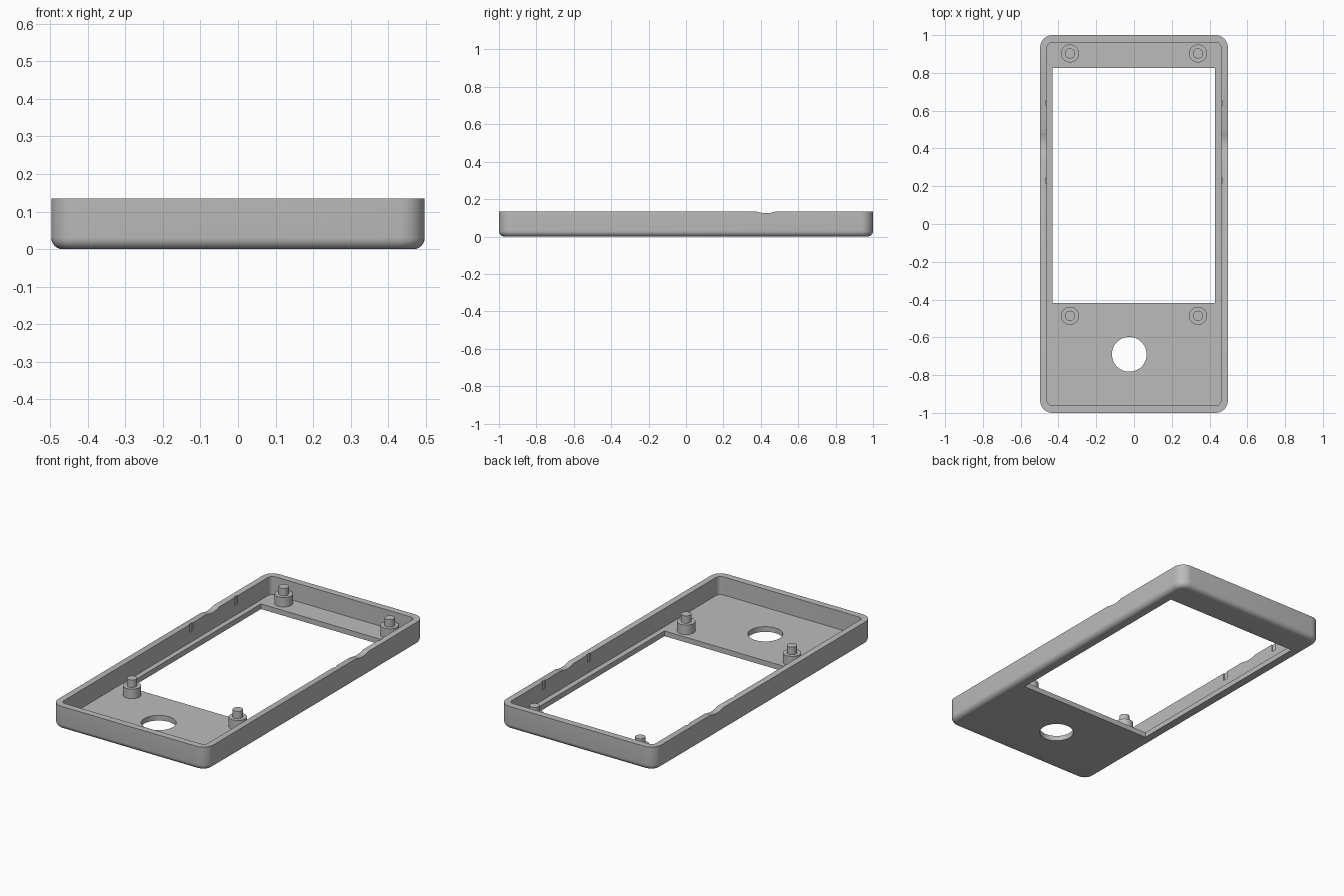
import bpy, bmesh, math
from mathutils import Matrix

if "Cube" in bpy.data.objects:
    bpy.data.objects.remove(bpy.data.objects["Cube"])

gray = bpy.data.materials.new("plain gray plastic")
gray.diffuse_color = (0.5, 0.5, 0.5, 1)
gray.use_nodes = True
gray.node_tree.nodes["Principled BSDF"].inputs["Base Color"].default_value = gray.diffuse_color

HX, HY, H, FLOOR = 0.497, 1.0, 0.135, 0.03
EDGE = 0.03


def finish(name, bm):
    bmesh.ops.recalc_face_normals(bm, faces=bm.faces)
    me = bpy.data.meshes.new(name)
    bm.to_mesh(me)
    bm.free()
    ob = bpy.data.objects.new(name, me)
    bpy.context.collection.objects.link(ob)
    me.materials.append(gray)
    return ob


def smooth(ob):
    bpy.ops.object.select_all(action='DESELECT')
    ob.select_set(True)
    bpy.context.view_layer.objects.active = ob
    bpy.ops.object.shade_smooth_by_angle(angle=math.radians(30))


def ring(bm, hx, hy, r, z, n=8):
    verts = []
    for k, (sx, sy) in enumerate([(1, 1), (-1, 1), (-1, -1), (1, -1)]):
        for i in range(n + 1):
            a = math.pi / 2 * (k + i / n)
            verts.append(bm.verts.new((sx * (hx - r) + r * math.cos(a),
                                       sy * (hy - r) + r * math.sin(a), z)))
    return verts


def box(bm, x0, x1, y0, y1, z0, z1):
    m = Matrix.Translation(((x0 + x1) / 2, (y0 + y1) / 2, (z0 + z1) / 2)) @ \
        Matrix.Diagonal((x1 - x0, y1 - y0, z1 - z0, 1))
    bmesh.ops.create_cube(bm, size=1, matrix=m)


def cyl(bm, x, y, z0, z1, r, n=32):
    bmesh.ops.create_cone(bm, cap_ends=True, segments=n, radius1=r, radius2=r,
                          depth=z1 - z0, matrix=Matrix.Translation((x, y, (z0 + z1) / 2)))


# Tray shell: rounded lower edge, outer wall, rim, inner wall, floor
bm = bmesh.new()
rings = []
for i in range(7):
    a = math.pi / 2 * i / 6
    inset = EDGE * (1 - math.sin(a))
    rings.append(ring(bm, HX - inset, HY - inset, 0.065 - inset, EDGE * (1 - math.cos(a))))
rings.append(ring(bm, HX, HY, 0.065, H))
rings.append(ring(bm, 0.461, 0.961, 0.028, H))
rings.append(ring(bm, 0.461, 0.961, 0.028, FLOOR))
for a, b in zip(rings, rings[1:]):
    for i in range(len(a)):
        j = (i + 1) % len(a)
        bm.faces.new((a[i], a[j], b[j], b[i]))
bm.faces.new(rings[0])
bm.faces.new(rings[-1])
shell = finish("case_shell", bm)

# Cutters: screen window, button hole, finger notches, snap recesses
cutters = []
bm = bmesh.new()
box(bm, -0.432, 0.43, -0.418, 0.827, -0.1, 0.1)
cutters.append(finish("window_cutter", bm))
bm = bmesh.new()
cyl(bm, -0.025, -0.69, -0.1, 0.1, 0.092, 48)
cutters.append(finish("button_cutter", bm))
bm = bmesh.new()
bmesh.ops.create_cone(bm, cap_ends=True, segments=96, radius1=0.156, radius2=0.156, depth=1.4,
                      matrix=Matrix.Translation((0, 0.428, 0.281)) @ Matrix.Rotation(math.pi / 2, 4, 'Y'))
cutters.append(finish("notch_cutter", bm))
bm = bmesh.new()
for s in (-1, 1):
    for y in (0.64, 0.23):
        x = sorted((s * 0.45, s * 0.467))
        box(bm, x[0], x[1], y - 0.015, y + 0.015, 0.09, 0.2)
cutters.append(finish("recess_cutter", bm))

for c in cutters:
    mod = shell.modifiers.new(c.name, 'BOOLEAN')
    mod.operation, mod.solver, mod.object = 'DIFFERENCE', 'EXACT', c
bpy.context.view_layer.objects.active = shell
shell.select_set(True)
for c in cutters:
    bpy.ops.object.modifier_apply(modifier=c.name)
for c in cutters:
    bpy.data.objects.remove(c)
smooth(shell)

# Four stepped mounting posts
for row, y in (("back", 0.903), ("front", -0.486)):
    for side, x in (("left", -0.339), ("right", 0.339)):
        bm = bmesh.new()
        cyl(bm, x, y, FLOOR - 0.005, 0.085, 0.048)
        cyl(bm, x, y, 0.08, 0.128, 0.027)
        smooth(finish(f"{row}_{side}_post", bm))
